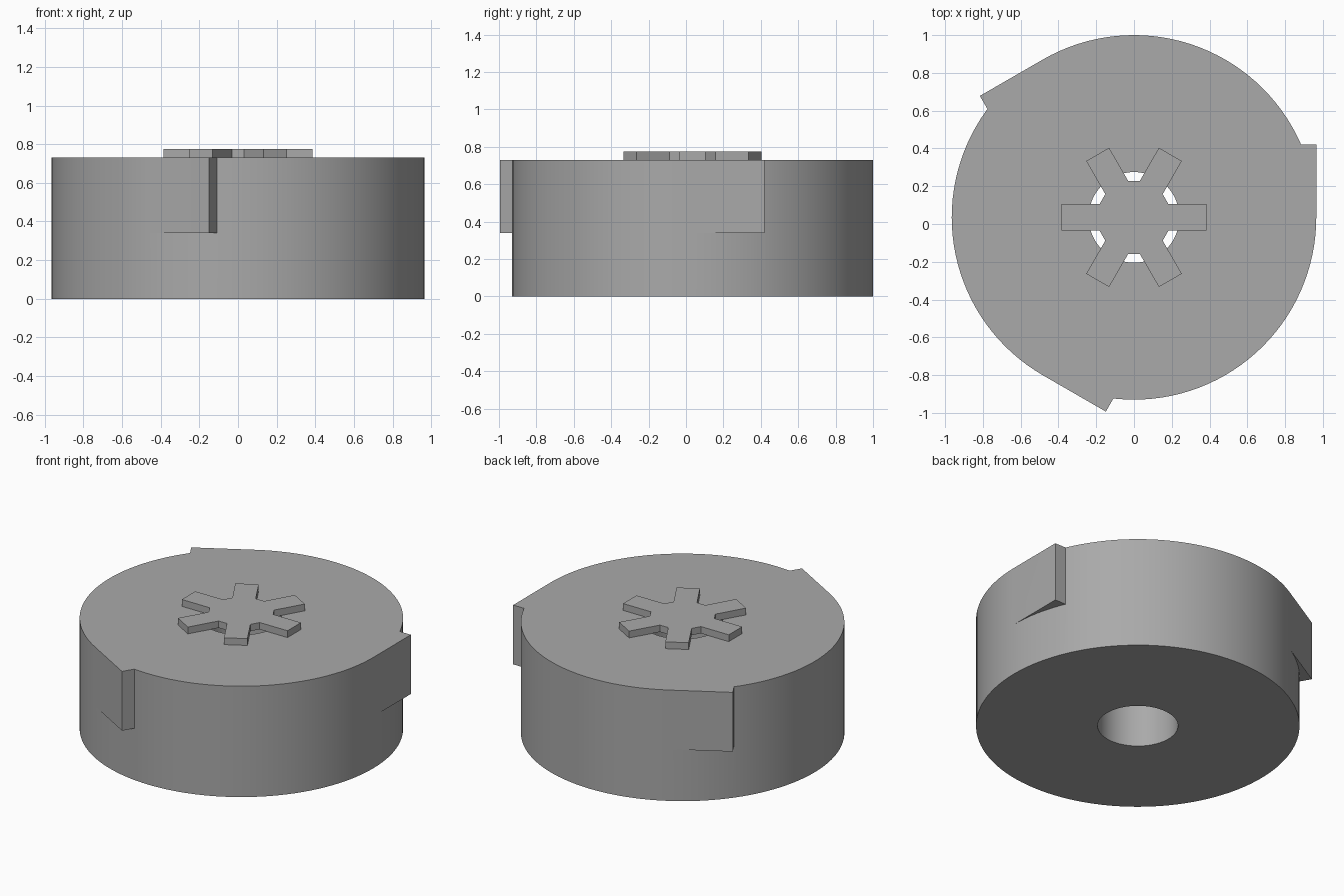
import bpy, bmesh, math
from mathutils import Matrix, Vector

cube = bpy.data.objects.get("Cube")
if cube:
    bpy.data.objects.remove(cube, do_unlink=True)

RADIUS, BORE, HEIGHT = 0.965, 0.24, 0.73
TOOTH_BASE, TOOTH_LEN = 0.34, 0.385
STAR_TOP, HUB, ARM_HALF, ARM_END = 0.775, 0.193, 0.07, 0.385
CENTRE = Vector((0, 0.035, 0))

grey = bpy.data.materials.new("plain grey")
grey.use_nodes = True
colour = (0.4, 0.4, 0.4, 1)
grey.diffuse_color = colour
grey.node_tree.nodes["Principled BSDF"].inputs["Base Color"].default_value = colour


def prism(name, outline, z0, z1):
    """Extrude a flat outline from z0 to z1."""
    bm = bmesh.new()
    face = bm.faces.new([bm.verts.new((x, y, z0)) for x, y in outline])
    top = bmesh.ops.extrude_face_region(bm, geom=[face])["geom"]
    verts = [v for v in top if isinstance(v, bmesh.types.BMVert)]
    bmesh.ops.translate(bm, verts=verts, vec=(0, 0, z1 - z0))
    bmesh.ops.recalc_face_normals(bm, faces=bm.faces)
    bmesh.ops.translate(bm, verts=bm.verts, vec=CENTRE)
    mesh = bpy.data.meshes.new(name)
    bm.to_mesh(mesh)
    bm.free()
    mesh.materials.append(grey)
    obj = bpy.data.objects.new(name, mesh)
    bpy.context.collection.objects.link(obj)
    return obj


def circle(radius, count):
    return [(radius * math.cos(math.tau * i / count),
             radius * math.sin(math.tau * i / count)) for i in range(count)]


def rotated(points, angle):
    turn = Matrix.Rotation(angle, 2)
    return [turn @ Vector(p) for p in points]


def combine(target, other, operation):
    """Apply a boolean and discard the helper."""
    mod = target.modifiers.new(operation, "BOOLEAN")
    mod.object, mod.operation, mod.solver = other, operation, "EXACT"
    bpy.context.view_layer.objects.active = target
    bpy.ops.object.modifier_apply(modifier=mod.name)
    bpy.data.objects.remove(other, do_unlink=True)


# Round body with three tangent ratchet teeth on its upper half
body = prism("ratchet_body", circle(RADIUS, 120), 0, HEIGHT)
tooth = [(0.8, 0), (RADIUS, 0), (RADIUS, TOOTH_LEN), (0.8, TOOTH_LEN)]
for i in range(3):
    piece = prism("tooth", rotated(tooth, math.tau * i / 3), TOOTH_BASE, HEIGHT)
    combine(body, piece, "UNION")

# Central through bore
combine(body, prism("bore_cutter", circle(BORE, 64), -0.1, HEIGHT + 0.1), "DIFFERENCE")

# Six-armed star key lying over the bore
inner = (HUB - ARM_HALF * 0.5) / math.cos(math.pi / 6)
arm = [(inner, -ARM_HALF), (ARM_END, -ARM_HALF), (ARM_END, ARM_HALF), (inner, ARM_HALF)]
star_outline = [p for i in range(6) for p in rotated(arm, math.tau * i / 6)]
star = prism("star_key", star_outline, HEIGHT, STAR_TOP)

# Smooth the round walls, keep the corners crisp
bpy.ops.object.select_all(action="DESELECT")
body.select_set(True)
bpy.context.view_layer.objects.active = body
bpy.ops.object.shade_smooth_by_angle(angle=math.radians(20))
